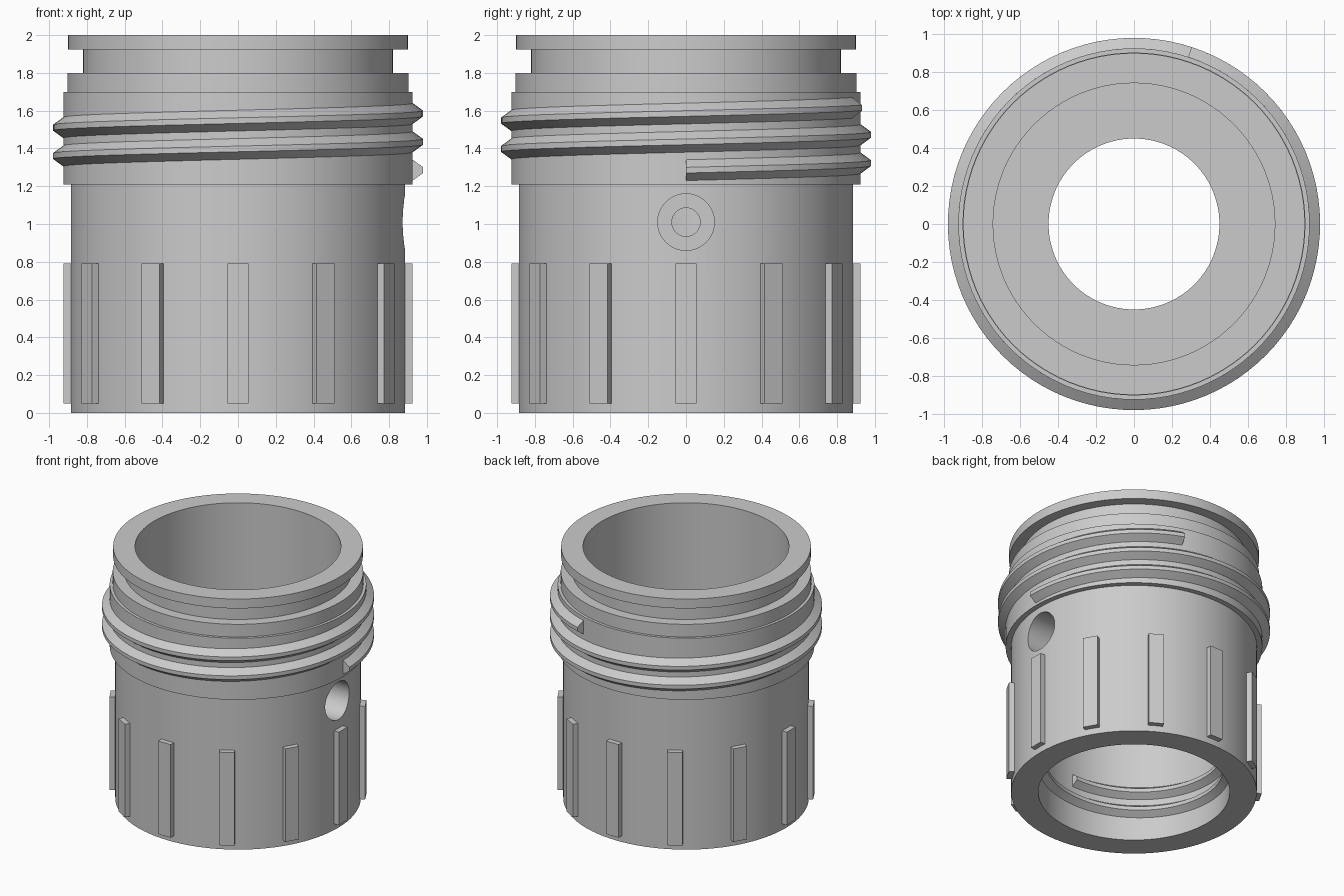
import bpy, bmesh, math
from mathutils import Matrix, Vector

default = bpy.data.objects.get("Cube")
if default:
    bpy.data.objects.remove(default, do_unlink=True)

SEG = 96

plastic = bpy.data.materials.new("grey_plastic")
plastic.use_nodes = True
GREY = (0.6, 0.6, 0.6, 1)
plastic.diffuse_color = GREY
plastic.node_tree.nodes["Principled BSDF"].inputs["Base Color"].default_value = GREY


def finish(bm, name):
    bmesh.ops.recalc_face_normals(bm, faces=bm.faces)
    mesh = bpy.data.meshes.new(name)
    bm.to_mesh(mesh)
    bm.free()
    mesh.materials.append(plastic)
    obj = bpy.data.objects.new(name, mesh)
    bpy.context.collection.objects.link(obj)
    return obj


def activate(obj):
    bpy.ops.object.select_all(action='DESELECT')
    obj.select_set(True)
    bpy.context.view_layer.objects.active = obj


def smooth(obj):
    activate(obj)
    bpy.ops.object.shade_smooth_by_angle(angle=math.radians(25))


def sweep(name, section, start, turns, pitch=0.0, closed=False):
    """Turn a closed (radius, height) section about z, rising by pitch each turn."""
    bm = bmesh.new()
    steps = round(SEG * turns)
    rings = []
    for i in range(steps if closed else steps + 1):
        t = turns * i / steps
        a = start + math.tau * t
        rings.append([bm.verts.new((r * math.cos(a), r * math.sin(a), z + pitch * t))
                      for r, z in section])
    n = len(section)
    for i in range(steps):
        p, q = rings[i], rings[(i + 1) % len(rings)]
        for j in range(n):
            k = (j + 1) % n
            bm.faces.new((p[j], p[k], q[k], q[j]))
    if not closed:
        bm.faces.new(rings[0])
        bm.faces.new(rings[-1])
    return finish(bm, name)


def side_cylinder(name, radius, x0, x1, z):
    bm = bmesh.new()
    place = Matrix.Translation(((x0 + x1) / 2, 0, z)) @ Matrix.Rotation(math.pi / 2, 4, 'Y')
    bmesh.ops.create_cone(bm, cap_ends=True, segments=48, radius1=radius,
                          radius2=radius, depth=x1 - x0, matrix=place)
    return finish(bm, name)


# Hollow body with collar, neck groove, top lip and inner partition
profile = [(0.69, 0), (0.885, 0), (0.885, 1.21), (0.925, 1.21), (0.925, 1.70),
           (0.903, 1.70), (0.903, 1.80), (0.82, 1.80), (0.82, 1.925), (0.90, 1.925),
           (0.90, 2.0), (0.742, 2.0), (0.742, 1.2), (0.45, 1.2), (0.45, 0.82), (0.69, 0.82)]
body = sweep("body", profile, 0, 1, closed=True)

# Stepped side port drilled into the partition
for name, radius, x0, x1 in (("port_counterbore", 0.15, 0.6, 1.1),
                             ("port_bore", 0.075, 0.3, 0.65)):
    cutter = side_cylinder(name, radius, x0, x1, 1.01)
    cutter.hide_render = True
    mod = body.modifiers.new(name, 'BOOLEAN')
    mod.operation = 'DIFFERENCE'
    mod.solver = 'EXACT'
    mod.object = cutter
    activate(body)
    bpy.ops.object.modifier_apply(modifier=mod.name)
    bpy.data.objects.remove(cutter, do_unlink=True)
smooth(body)

# Outer screw thread
outer = [(0.915, 1.23), (0.925, 1.23), (0.98, 1.27), (0.98, 1.30), (0.925, 1.34), (0.915, 1.34)]
smooth(sweep("outer_thread", outer, 0, 2.2, 0.15))

# Inner screw thread in the lower socket
inner = [(0.70, 0.09), (0.69, 0.09), (0.64, 0.125), (0.64, 0.155), (0.69, 0.19), (0.70, 0.19)]
smooth(sweep("inner_thread", inner, 0, 1.75, 0.15))

# Grip ribs around the lower body
for i in range(12):
    bm = bmesh.new()
    place = (Matrix.Rotation(i * math.tau / 12, 4, 'Z')
             @ Matrix.Translation(Vector((0.895, 0, 0.42)))
             @ Matrix.Diagonal((0.06, 0.11, 0.74, 1)))
    bmesh.ops.create_cube(bm, size=1, matrix=place)
    finish(bm, f"grip_rib_{i + 1}")
